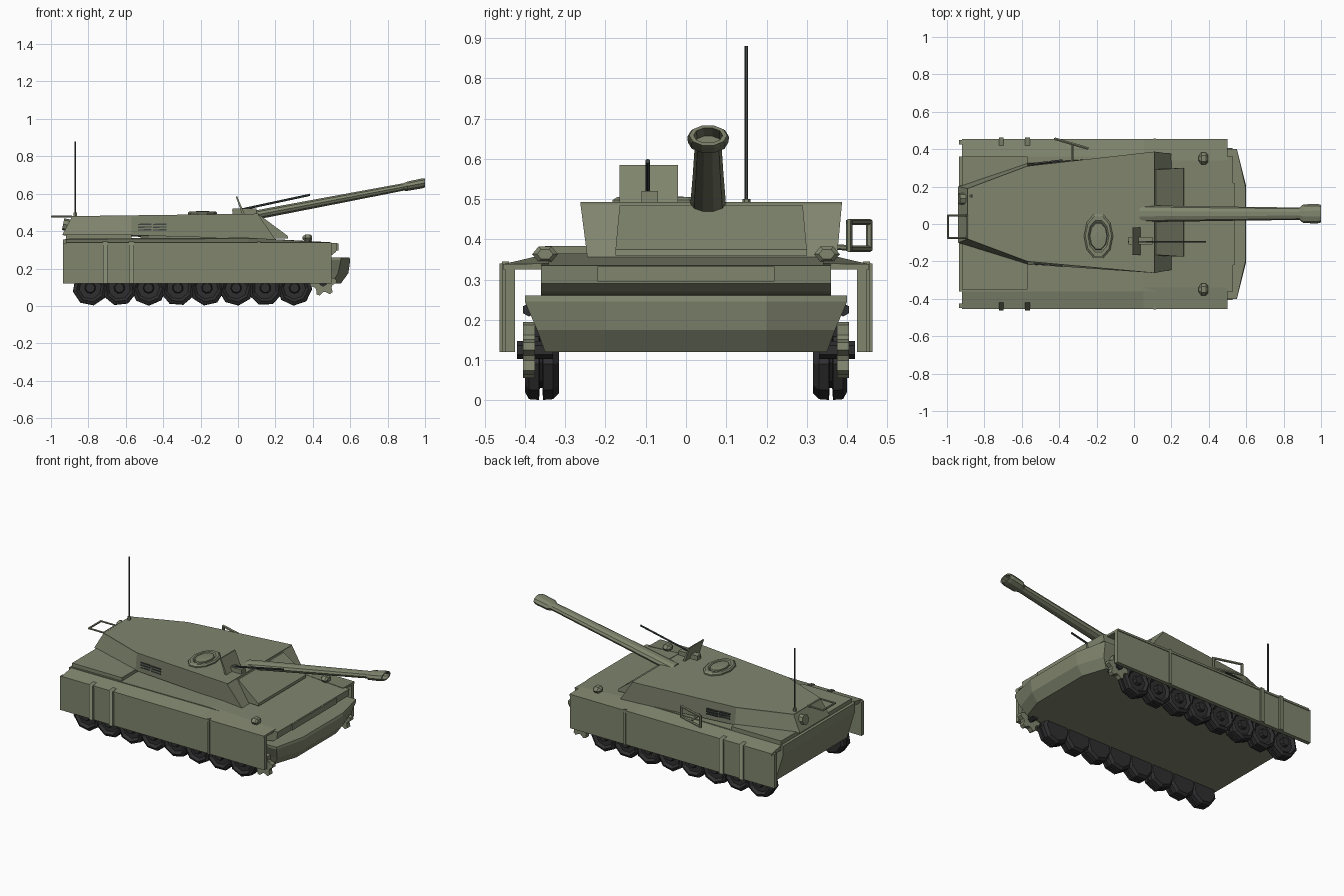
import bpy, bmesh, math
from mathutils import Vector, Matrix

cube = bpy.data.objects.get("Cube")
if cube:
    bpy.data.objects.remove(cube, do_unlink=True)


def material(name, rgb):
    mat = bpy.data.materials.new(name)
    mat.use_nodes = True
    mat.diffuse_color = (*rgb, 1)
    mat.node_tree.nodes["Principled BSDF"].inputs["Base Color"].default_value = (*rgb, 1)
    return mat


GREEN = material("olive green", (0.215, 0.235, 0.155))
RUBBER = material("black rubber", (0.028, 0.028, 0.03))
STEEL = material("dark steel", (0.05, 0.06, 0.058))


def finish(name, bm, mat=GREEN):
    bmesh.ops.recalc_face_normals(bm, faces=bm.faces)
    mesh = bpy.data.meshes.new(name)
    bm.to_mesh(mesh)
    bm.free()
    mesh.materials.append(mat)
    obj = bpy.data.objects.new(name, mesh)
    bpy.context.collection.objects.link(obj)
    return obj


def loft(name, rings, mat=GREEN):
    """Skin matching rings of points and cap both ends."""
    bm = bmesh.new()
    loops = [[bm.verts.new(p) for p in ring] for ring in rings]
    n = len(loops[0])
    for a, b in zip(loops, loops[1:]):
        for i in range(n):
            j = (i + 1) % n
            bm.faces.new((a[i], a[j], b[j], b[i]))
    bm.faces.new(loops[0])
    bm.faces.new(loops[-1])
    return finish(name, bm, mat)


def side_profile(name, points, y0, y1, mat=GREEN):
    return loft(name, [[(x, y, z) for x, z in points] for y in (y0, y1)], mat)


def box(name, lo, hi, mat=GREEN):
    x0, x1, z0, z1 = lo[0], hi[0], lo[2], hi[2]
    return side_profile(name, [(x0, z0), (x1, z0), (x1, z1), (x0, z1)], lo[1], hi[1], mat)


def rods(name, points, r, mat=GREEN, closed=False, sides=6):
    """Straight rods joining a list of points."""
    bm = bmesh.new()
    pts = [Vector(p) for p in points]
    for a, b in zip(pts, pts[1:] + (pts[:1] if closed else [])):
        d = b - a
        m = Matrix.Translation((a + b) / 2) @ d.to_track_quat("Z", "Y").to_matrix().to_4x4()
        bmesh.ops.create_cone(bm, cap_ends=True, segments=sides, radius1=r, radius2=r,
                              depth=d.length + (r if closed else 0), matrix=m)
    return finish(name, bm, mat)


def circle(n, ra, rb, turn=0.0):
    return [(ra * math.cos(math.tau * i / n + turn), rb * math.sin(math.tau * i / n + turn))
            for i in range(n)]


def wheel(name, x, z, stations, mat, n=8, turn=0.0):
    """Turned part along y from (y, radius) stations."""
    return loft(name, [[(x + a, y, z + b) for a, b in circle(n, r, r, turn)]
                       for y, r in stations], mat)


# Hull body with glacis and undercut nose
side_profile("hull_body", [(-.88, .12), (-.935, .30), (-.935, .355), (-.90, .36), (.05, .365),
                           (.53, .335), (.525, .29), (.50, .27), (.44, .262), (.44, .12)],
             -.36, .36)
box("engine_deck", (-.92, -.35, .35), (-.57, .36, .383))
box("glacis_plate", (.46, -.22, .295), (.537, .22, .333))


def bow_ring(z, tip, shoulder, half):
    right = [(.42, half), (shoulder, half), (tip, .2)]
    return [(x, -y, z) for x, y in right] + [(x, y, z) for x, y in reversed(right)]


loft("lower_bow", [bow_ring(.12, .55, .50, .35), bow_ring(.175, .59, .535, .37),
                   bow_ring(.245, .60, .55, .40), bow_ring(.26, .595, .55, .40)])

# Running gear, fenders and skirts on both sides
for s, side in ((1, "left"), (-1, "right")):
    box(side + "_skirt", (-.935, s * .425, .12), (.50, s * .45, .335))
    loft(side + "_fender", [[(x, s * .34, inner), (x, s * .455, .338), (x, s * .455, .325),
                             (x, s * .34, .325)]
                            for x, inner in ((-.92, .36), (.05, .365), (.50, .34))])
    for i, x in enumerate((-.71, -.57)):
        loft(f"{side}_skirt_strap_{i}", [[(x - w, s * .37, .35), (x + w, s * .37, .35),
                                          (x + w, s * .463, .34), (x + w, s * .463, .12),
                                          (x - w, s * .463, .12), (x - w, s * .463, .34)]
                                         for w in (.013,)] +
             [[(x - .013, s * .37, .335), (x + .013, s * .37, .335), (x + .013, s * .44, .33),
               (x + .013, s * .44, .12), (x - .013, s * .44, .12), (x - .013, s * .44, .33)]])
    box(side + "_skirt_seam", (.105, s * .44, .12), (.118, s * .457, .345))

    for i in range(8):
        x = -.79 + i * .156
        wheel(f"{side}_road_wheel_{i}", x, .096,
              [(s * .315, .078), (s * .33, .093), (s * .355, .095), (s * .357, .065),
               (s * .363, .065), (s * .365, .095), (s * .39, .093), (s * .40, .075),
               (s * .385, .06), (s * .385, .03), (s * .405, .025)], RUBBER, 8, .2 + i * .3)
        rods(f"{side}_suspension_arm_{i}", [(x, s * .34, .1), (x - .07, s * .34, .17)], .015, RUBBER)
    # Toothed sprocket at the nose
    bm = bmesh.new()
    rows = [[bm.verts.new((.455 + r * math.cos(math.tau * k / 24), y,
                           .125 + r * math.sin(math.tau * k / 24)))
             for k in range(24) for r in ((.072 if k % 4 < 2 else .052),)]
            for y in (s * .375, s * .405)]
    for k in range(24):
        j = (k + 1) % 24
        bm.faces.new((rows[0][k], rows[0][j], rows[1][j], rows[1][k]))
    for row in rows:
        bm.faces.new(row)
    finish(side + "_sprocket", bm)
    rods(side + "_sprocket_axle", [(.455, s * .33, .125), (.455, s * .42, .125)], .022, RUBBER)
    rods(side + "_return_rail", [(-.8, s * .39, .225), (.4, s * .39, .225)], .017, RUBBER)

    # Headlight
    loft(side + "_headlight", [[(x, s * .35 + a, .363 + b) for a, b in circle(6, w, w * .7)]
                               for x, w in ((.345, .012), (.36, .032), (.385, .032), (.395, .02))])

# Turret, set slightly left of the hull centre
roof = [(-.89, -.08), (-.57, -.2), (.11, -.262), (.11, .387), (-.57, .31), (-.89, .19)]
base = [(-.94, -.1), (-.57, -.215), (.20, -.245), (.20, .375), (-.57, .325), (-.94, .2)]
loft("turret_body", [[(x, y, .355 if x > 0 else .378) for x, y in base],
                     [(x, y, .474 + .012 * (x + .9)) for x, y in roof],
                     [(x, y, .480 + .013 * (x + .9)) for x, y in roof]])
loft("turret_ring", [[(-.2 + a, .06 + b, z) for a, b in circle(12, .32, .24)]
                     for z in (.34, .385)])
loft("gun_mantlet", [[(.0, y, .36), (.268, y + e, .36), (.265, y + e, .375),
                      (.118, y, .484), (.0, y, .484)]
                     for y, e in ((-.165, -.01), (.29, .01))])

# Side grilles of the turret
for y, slope, out, side in ((.328, .118, 1, "left"), (-.214, -.09, -1, "right")):
    for col in range(2):
        for row in range(3):
            x, z = -.535 + col * .08, .402 + row * .015
            loft(f"{side}_grille_slat_{col}_{row}",
                 [[(x + u, y + slope * (x + u + .455) + out * d, z + v)
                   for u, v in ((0, 0), (.072, .002), (.072, .009), (0, .007))]
                  for d in (.0, .009)], STEEL)

# Main gun with muzzle sleeve and bore
stations = [(.03, .045, .026), (.18, .043, .026), (.50, .038, .024), (.885, .033, .021),
            (.905, .05, .026), (.98, .052, .028), (1.0, .047, .026), (1.0, .036, .019),
            (.90, .034, .018)]
loft("main_gun", [[(x, .055 + a, .468 + .19 * x + b) for a, b in circle(10, ry, rz)]
                  for x, ry, rz in stations])

# Roof hatch: raised oval rim with a domed lid
loft("roof_hatch", [[(-.19 + a, -.065 + b, z) for a, b in circle(10, .078 * k, .124 * k)]
                    for k, z in ((1, .48), (1, .497), (.9, .505), (.72, .505), (.62, .496),
                                 (.58, .505), (.2, .508))])

# Roof machine gun and its shield
box("machine_gun_mount", (-.03, -.11, .485), (.10, -.07, .52))
side_profile("machine_gun_shield", [(-.012, .585), (-.004, .585), (.036, .49), (.022, .49)],
             -.165, -.02)
rods("machine_gun_barrel", [(-.03, -.095, .505), (.385, -.095, .594)], .006, STEEL)

# Antenna, rear rack, side frame and rear cap
rods("antenna", [(-.87, .15, .47), (-.87, .15, .88)], .0045, STEEL)
rods("antenna_foot", [(-.87, .15, .47), (-.87, .15, .50)], .01)
rods("rear_rack", [(-.89, -.075, .478), (-.994, -.075, .478), (-.994, .045, .478),
                   (-.89, .045, .478)], .006, closed=True)
rods("side_frame", [(-.42, .455, .376), (-.25, .405, .376), (-.25, .405, .443),
                    (-.42, .455, .443)], .008, closed=True)
rods("side_frame_bracket", [(-.33, .33, .385), (-.33, .43, .376)], .007)
rods("rear_cap", [(-.90, .135, .43), (-.935, .135, .437)], .032, sides=8)
